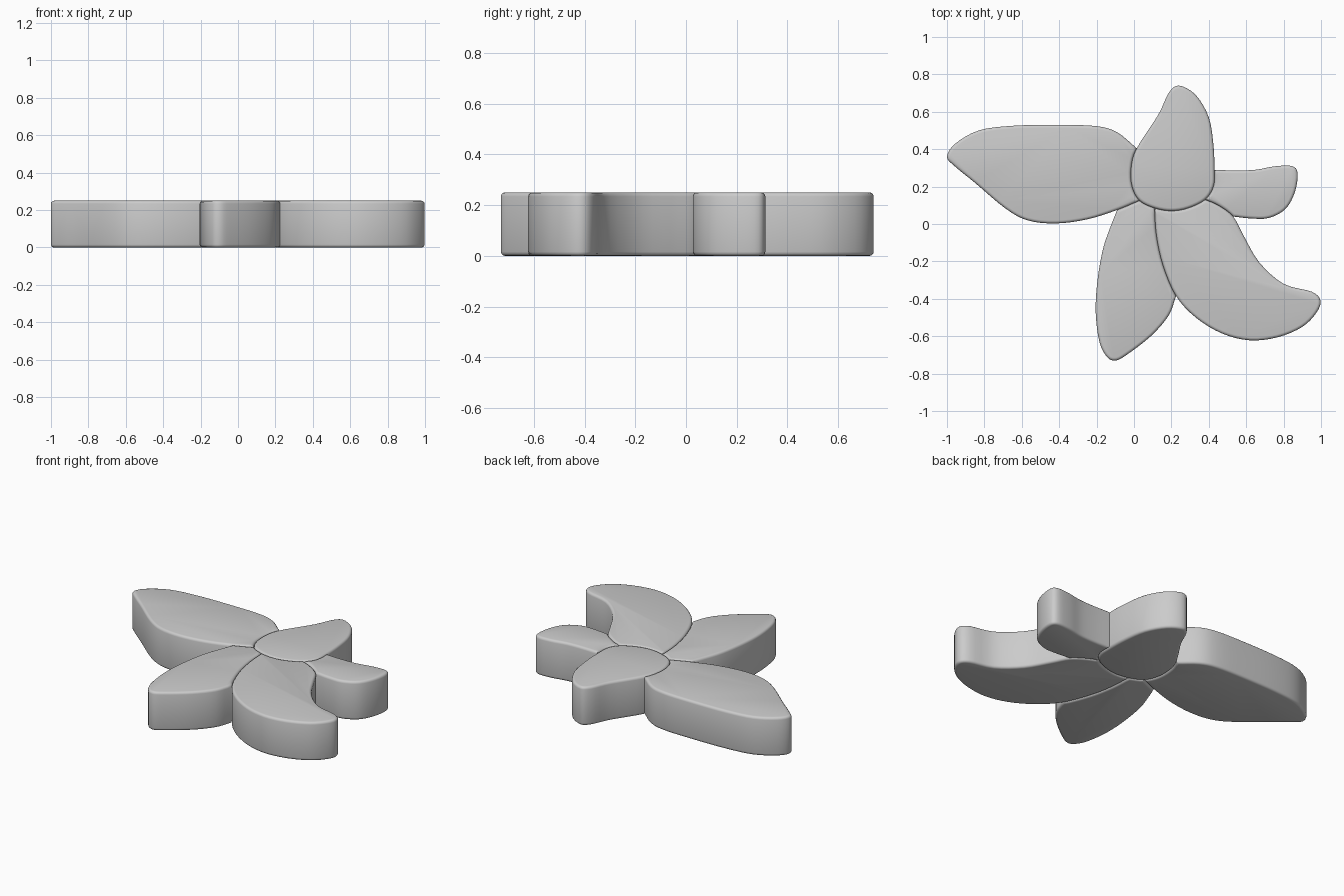
import bpy, bmesh, math
from mathutils import Vector

if "Cube" in bpy.data.objects:
    bpy.data.objects.remove(bpy.data.objects["Cube"])

HEIGHT, ROUND, N = 0.25, 0.016, 4   # thickness, rim radius, samples per span


def spline(pts, closed=False):
    """Sampled Catmull-Rom curve through 2D points."""
    p = [Vector(q) for q in pts]
    n = len(p)
    if closed:
        p = [p[-1]] + p + [p[0], p[1]]
        spans = n
    else:
        p = [2 * p[0] - p[1]] + p + [2 * p[-1] - p[-2]]
        spans = n - 1
    out = []
    for i in range(spans):
        a, b, c, d = p[i:i + 4]
        for k in range(N):
            t = k / N
            out.append(0.5 * (2 * b + (c - a) * t + (2 * a - 5 * b + 4 * c - d) * t * t
                              + (3 * b - a - 3 * c + d) * t ** 3))
    if not closed:
        out.append(p[-2])
    return out


def petal(name, *curves):
    """Chain curves into a closed outline, extrude it and round both rims."""
    outline = []
    for q in (q for c in curves for q in c):
        if not outline or (q - outline[-1]).length > 1e-4:
            outline.append(q)
    if (outline[0] - outline[-1]).length < 1e-4:
        outline.pop()
    bm = bmesh.new()
    base = bm.faces.new([bm.verts.new((q.x, q.y, 0)) for q in outline])
    top = bmesh.ops.extrude_face_region(bm, geom=[base], use_keep_orig=True)["geom"]
    for v in top:
        if isinstance(v, bmesh.types.BMVert):
            v.co.z = HEIGHT
    bmesh.ops.recalc_face_normals(bm, faces=bm.faces[:])
    rims = [e for e in bm.edges if abs(e.verts[0].co.z - e.verts[1].co.z) < 1e-5]
    bmesh.ops.bevel(bm, geom=rims, offset=ROUND, segments=3, profile=0.5,
                    affect='EDGES', clamp_overlap=False)
    bmesh.ops.recalc_face_normals(bm, faces=bm.faces[:])
    me = bpy.data.meshes.new(name)
    bm.to_mesh(me)
    bm.free()
    ob = bpy.data.objects.new(name, me)
    bpy.context.collection.objects.link(ob)
    bpy.ops.object.select_all(action='DESELECT')
    ob.select_set(True)
    bpy.context.view_layer.objects.active = ob
    bpy.ops.object.shade_smooth_by_angle(angle=math.radians(40))


# Centre petal outline; the neighbours reuse stretches of it as seams
C = [(.24, .74), (.33, .69), (.40, .57), (.425, .42), (.43, .29), (.425, .20),
     (.38, .13), (.29, .085), (.20, .07), (.11, .085), (.03, .125), (-.01, .20),
     (-.015, .30), (.015, .405), (.13, .585), (.185, .70)]
centre = spline(C, closed=True)


def seam(i, j):
    return centre[N * i:N * j + 1]


# Left petal
left = spline([C[13], (-.09, .49), (-.20, .523), (-.40, .53), (-.65, .525), (-.83, .50),
               (-.955, .43), (-1, .36), (-.96, .31), (-.85, .22), (-.69, .085),
               (-.57, .02), (-.42, .003), (-.25, .025), (-.09, .075), C[10]])

# Large lower right petal, S-shaped on its outer side
large = spline([C[6], (.45, .10), (.53, .04), (.585, -.06), (.67, -.205), (.80, -.32),
                (.95, -.362), (.997, -.41), (.975, -.475), (.90, -.55), (.77, -.605),
                (.62, -.622), (.47, -.585), (.33, -.50), (.225, -.385), (.155, -.22),
                (.12, -.06), C[9]])

# Lower left petal
lower = spline([(-.09, .075), (-.12, .0), (-.165, -.13), (-.195, -.30), (-.205, -.47),
                (-.185, -.63), (-.145, -.71), (-.10, -.73), (-.04, -.70), (.09, -.60),
                (.185, -.49), (.225, -.385)])

# Small right petal
right = spline([C[4], (.54, .286), (.65, .29), (.75, .308), (.845, .31), (.875, .27),
                (.86, .17), (.81, .08), (.72, .032), (.62, .03), (.53, .04)])

petal("centre_petal", centre)
petal("left_petal", left, seam(10, 13))
petal("large_petal", large, seam(6, 9)[::-1])
petal("lower_petal", lower, large[14 * N:], seam(9, 10), left[14 * N:][::-1])
petal("right_petal", right, large[:2 * N + 1][::-1], seam(4, 6)[::-1])
